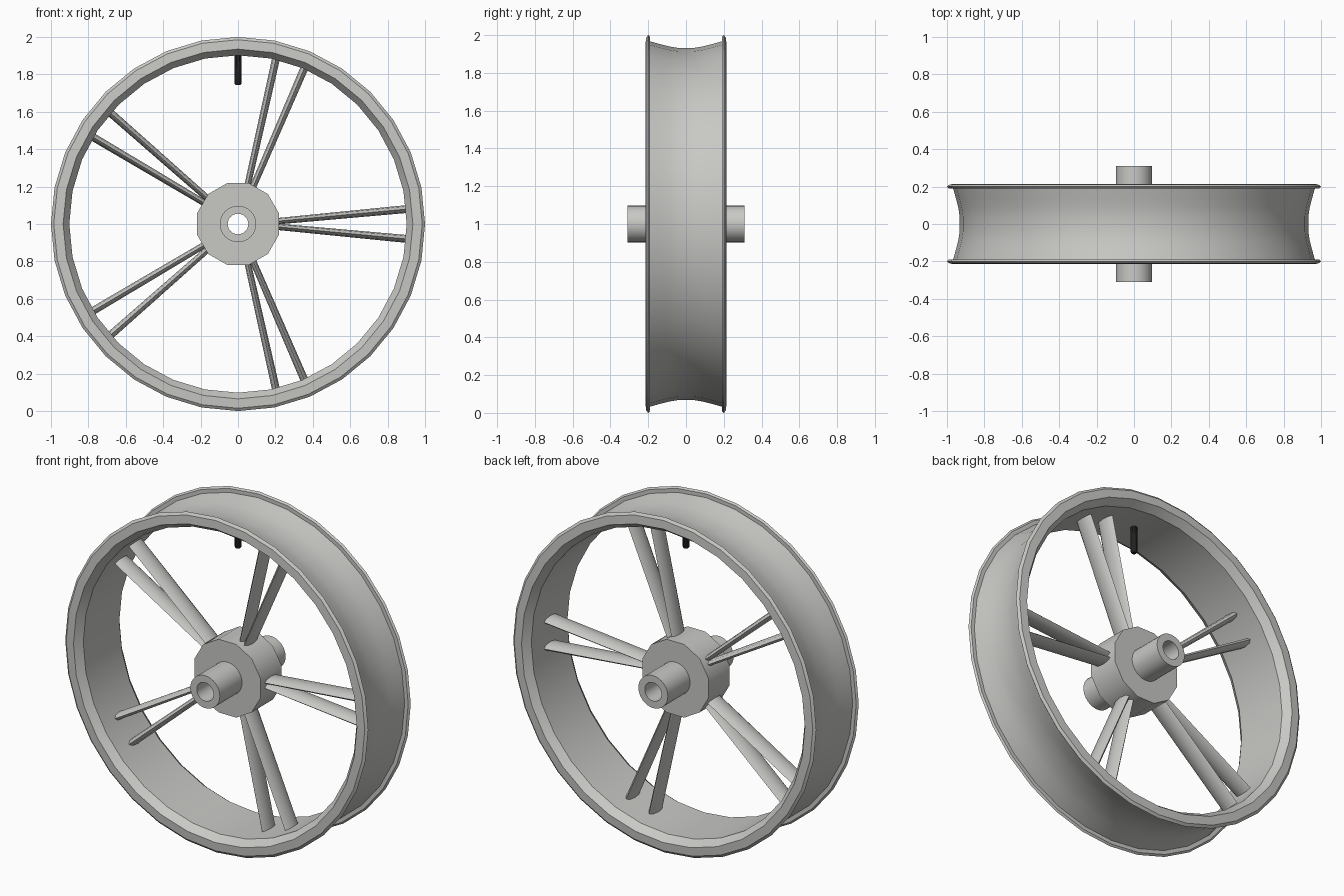
import bpy, bmesh, math
from mathutils import Vector

if "Cube" in bpy.data.objects:
    bpy.data.objects.remove(bpy.data.objects["Cube"])

AXIS_Z = 1.0  # height of the wheel centre


def flat_material(name, rgb):
    m = bpy.data.materials.new(name)
    m.diffuse_color = (*rgb, 1)
    m.use_nodes = True
    m.node_tree.nodes["Principled BSDF"].inputs["Base Color"].default_value = m.diffuse_color
    return m


GREY = flat_material("warm grey metal", (0.58, 0.58, 0.56))
BLACK = flat_material("black rubber", (0.015, 0.015, 0.015))


def finish(bm, name, mat, angle=35):
    bmesh.ops.recalc_face_normals(bm, faces=bm.faces)
    me = bpy.data.meshes.new(name)
    bm.to_mesh(me)
    bm.free()
    me.materials.append(mat)
    me.shade_smooth()
    me.set_sharp_from_angle(angle=math.radians(angle))
    ob = bpy.data.objects.new(name, me)
    bpy.context.collection.objects.link(ob)
    return ob


def bridge(bm, a, b):
    n = len(a)
    for i in range(n):
        j = (i + 1) % n
        bm.faces.new((a[i], a[j], b[j], b[i]))


def lathe(name, profile, sides, mat, turn=0.0, angle=35):
    """Spin a closed (radius, y) profile around the wheel axis."""
    bm = bmesh.new()
    rings = []
    for k in range(sides):
        t = 2 * math.pi * (k + turn) / sides
        rings.append([bm.verts.new((r * math.sin(t), y, AXIS_Z + r * math.cos(t)))
                      for r, y in profile])
    for k in range(sides):
        bridge(bm, rings[k], rings[(k + 1) % sides])
    return finish(bm, name, mat, angle)


def loft(name, sections, mat, angle=40):
    """Join a list of matching point loops and cap both ends."""
    bm = bmesh.new()
    loops = [[bm.verts.new(p) for p in s] for s in sections]
    for a, b in zip(loops, loops[1:]):
        bridge(bm, a, b)
    bm.faces.new(loops[0])
    bm.faces.new(loops[-1])
    return finish(bm, name, mat, angle)


# Rim: half profile from groove centre, over the flange, to the bore; then mirrored
half = [(0.932, 0.04), (0.940, 0.09), (0.953, 0.14), (0.967, 0.19),
        (0.990, 0.19), (1.0, 0.20), (0.985, 0.212), (0.935, 0.215), (0.902, 0.17)]
rim = half + [(r, -y) for r, y in reversed(half)]
lathe("rim", rim, 32, GREY, angle=30)

# Hub body and hollow axle
lathe("hub", [(0.08, -0.1), (0.226, -0.1), (0.226, 0.1), (0.08, 0.1)], 12, GREY, turn=0.5)
lathe("axle_tube", [(0.055, -0.31), (0.097, -0.31), (0.097, 0.31), (0.055, 0.31)], 32, GREY)

# Five pairs of blade spokes with an elliptical section
for i in range(5):
    base = math.radians(72 * i)
    radial = Vector((math.cos(base), 0, math.sin(base)))
    side = Vector((-math.sin(base), 0, math.cos(base)))
    for s, label in ((1, "a"), (-1, "b")):
        centre = Vector((0, 0, AXIS_Z))
        inner = centre + radial * 0.19 + side * s * 0.013
        outer = centre + radial * 0.903 + side * s * 0.080
        across = (outer - inner).normalized().cross(Vector((0, 1, 0)))
        sections = []
        for p, w in ((inner, 0.017), (outer, 0.021)):
            sections.append([p + across * w * math.sin(t) + Vector((0, 0.06 * math.cos(t), 0))
                             for t in (math.pi * k / 4 for k in range(8))])
        loft(f"spoke_{i + 1}{label}", sections, GREY)

# Valve stem hanging from the top of the bore
stem = [[(r * math.cos(t), r * math.sin(t), z)
         for t in (math.pi * (k + 0.5) / 4 for k in range(8))]
        for r, z in ((0.014, 1.742), (0.019, 1.75), (0.019, 1.91))]
loft("valve_stem", stem, BLACK)
